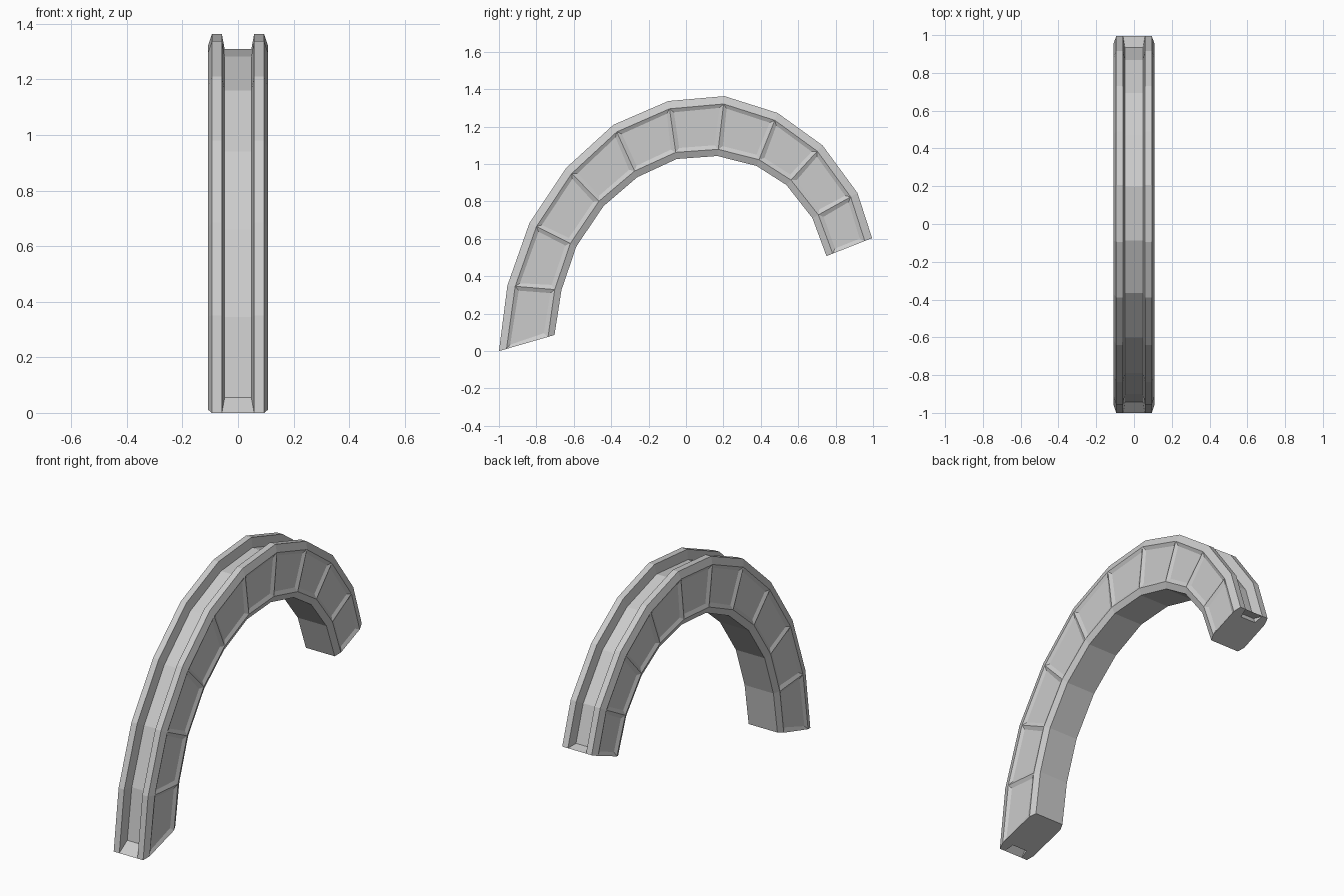
import bpy, bmesh
from mathutils import Vector

if "Cube" in bpy.data.objects:
    bpy.data.objects.remove(bpy.data.objects["Cube"])

# Outer and inner edge of the arch in the side view (y, z)
OUTER = [(-1, 0), (-.955, .35), (-.837, .685), (-.64, .98), (-.388, 1.21), (-.094, 1.337),
         (.206, 1.363), (.49, 1.273), (.73, 1.10), (.917, .845), (.995, .604)]
INNER = [(-.703, .086), (-.666, .326), (-.586, .56), (-.441, .775), (-.26, .93), (-.05, 1.027),
         (.168, 1.043), (.377, .99), (.537, .888), (.676, .711), (.751, .508)]

# Half cross-section: x, distance, measured from outer (True) or inner edge
HALF = [(.048, .055, True), (.058, 0, True), (.094, 0, True),
        (.108, .042, True), (.108, .036, False), (.092, 0, False)]
SECTION = HALF + [(-x, d, o) for x, d, o in reversed(HALF)]
N = len(SECTION)


def point(i, x, d, from_outer):
    o, n = Vector((0, *OUTER[i])), Vector((0, *INNER[i]))
    inward = (n - o).normalized()
    p = o + inward * d if from_outer else n - inward * d
    return p + Vector((x, 0, 0))


def make_object(name, bm):
    mesh = bpy.data.meshes.new(name)
    bm.to_mesh(mesh)
    bm.free()
    ob = bpy.data.objects.new(name, mesh)
    bpy.context.collection.objects.link(ob)
    return ob


# Arch body: grooved section swept through the stations
bm = bmesh.new()
rings = [[bm.verts.new(point(i, *s)) for s in SECTION] for i in range(len(OUTER))]
panels = []
for a, b in zip(rings, rings[1:]):
    for k in range(N):
        m = (k + 1) % N
        f = bm.faces.new((a[k], a[m], b[m], b[k]))
        if k in (3, 7):
            panels.append(f)
bm.faces.new(rings[0])
bm.faces.new(rings[-1])
bmesh.ops.recalc_face_normals(bm, faces=bm.faces)
# Shallow recessed side panels
bmesh.ops.inset_individual(bm, faces=panels, thickness=.03, depth=-.01)
make_object("arch_body", bm)

# Sloping plates closing the groove at both ends
for name, end, nxt in (("lower_groove_plate", 0, 1), ("upper_groove_plate", -1, -2)):
    bm = bmesh.new()
    quad = [point(end, s * .058, 0, True) for s in (-1, 1)]
    quad += [point(end, s * .048, .055, True).lerp(point(nxt, s * .048, .055, True), .12)
             for s in (1, -1)]
    f = bm.faces.new([bm.verts.new(p) for p in quad])
    f.normal_update()
    if f.normal.dot(Vector((0, OUTER[end][0], .3))) < 0:
        f.normal_flip()
    make_object(name, bm)
